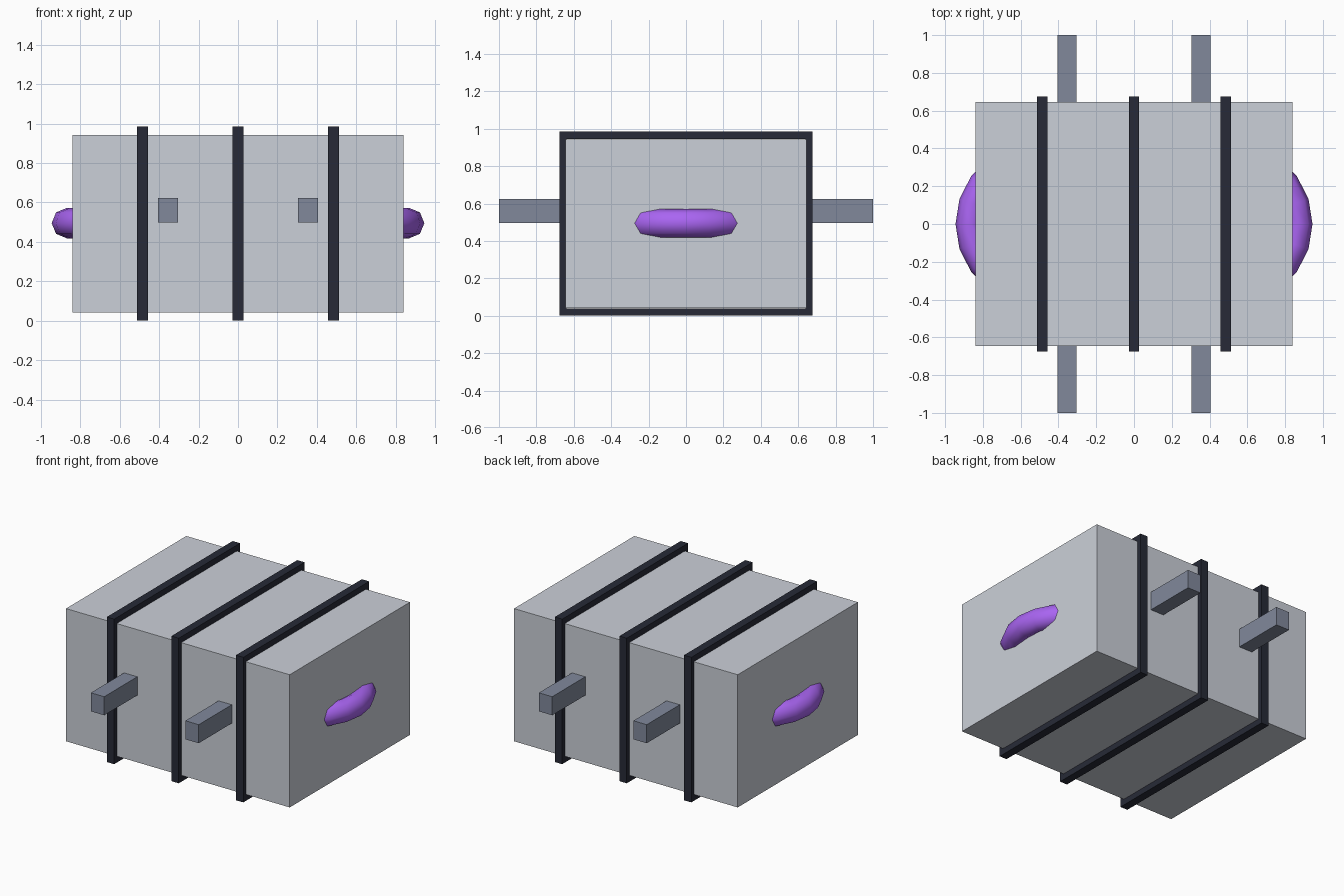
import bpy
import bmesh
from mathutils import Matrix, Vector

if "Cube" in bpy.data.objects:
    bpy.data.objects.remove(bpy.data.objects["Cube"])


def material(name, color):
    mat = bpy.data.materials.new(name)
    mat.diffuse_color = (*color, 1)
    mat.use_nodes = True
    mat.node_tree.nodes["Principled BSDF"].inputs["Base Color"].default_value = mat.diffuse_color
    return mat


BODY = material("pale_grey", (0.60, 0.63, 0.69))
DARK = material("dark_strap", (0.02, 0.023, 0.038))
STEEL = material("blue_grey", (0.22, 0.25, 0.33))
PURPLE = material("purple", (0.40, 0.13, 0.89))


def box(name, lo, hi, mat):
    lo, hi = Vector(lo), Vector(hi)
    bm = bmesh.new()
    bmesh.ops.create_cube(bm, size=1, matrix=Matrix.Translation((lo + hi) / 2)
                          @ Matrix.Diagonal((*(hi - lo), 1)))
    mesh = bpy.data.meshes.new(name)
    bm.to_mesh(mesh)
    bm.free()
    obj = bpy.data.objects.new(name, mesh)
    bpy.context.collection.objects.link(obj)
    mesh.materials.append(mat)
    return obj


def strap(name, x, w=0.0275):
    # closed rectangular band around the body
    outer = [(-0.675, 0), (0.675, 0), (0.675, 0.985), (-0.675, 0.985)]
    inner = [(-0.64, 0.04), (0.64, 0.04), (0.64, 0.945), (-0.64, 0.945)]
    bm = bmesh.new()
    rings = [[bm.verts.new((x + dx, y, z)) for y, z in loop]
             for loop, dx in ((outer, -w), (outer, w), (inner, w), (inner, -w))]
    for a, b in zip(rings, rings[1:] + rings[:1]):
        for i in range(4):
            j = (i + 1) % 4
            bm.faces.new((a[i], a[j], b[j], b[i]))
    bmesh.ops.recalc_face_normals(bm, faces=bm.faces)
    mesh = bpy.data.meshes.new(name)
    bm.to_mesh(mesh)
    bm.free()
    mesh.materials.append(DARK)
    bpy.context.collection.objects.link(bpy.data.objects.new(name, mesh))


# main crate body
box("body", (-0.84, -0.645, 0.042), (0.84, 0.645, 0.943), BODY)

# three straps
for label, x in (("left", -0.485), ("middle", 0), ("right", 0.485)):
    strap(f"{label}_strap", x)

# carrying bars poking out of the front and back
for label, x in (("left", -0.355), ("right", 0.355)):
    box(f"{label}_carrying_bar", (x - 0.05, -1, 0.497), (x + 0.05, 1, 0.623), STEEL)

# ring handles mostly sunk into the ends
for label, s in (("left", -1), ("right", 1)):
    bpy.ops.mesh.primitive_torus_add(major_segments=20, minor_segments=8,
                                     major_radius=0.35, minor_radius=0.077,
                                     location=(s * 0.518, 0, 0.495))
    ring = bpy.context.object
    ring.name = f"{label}_ring_handle"
    ring.data.materials.append(PURPLE)
    bpy.ops.object.shade_smooth()
